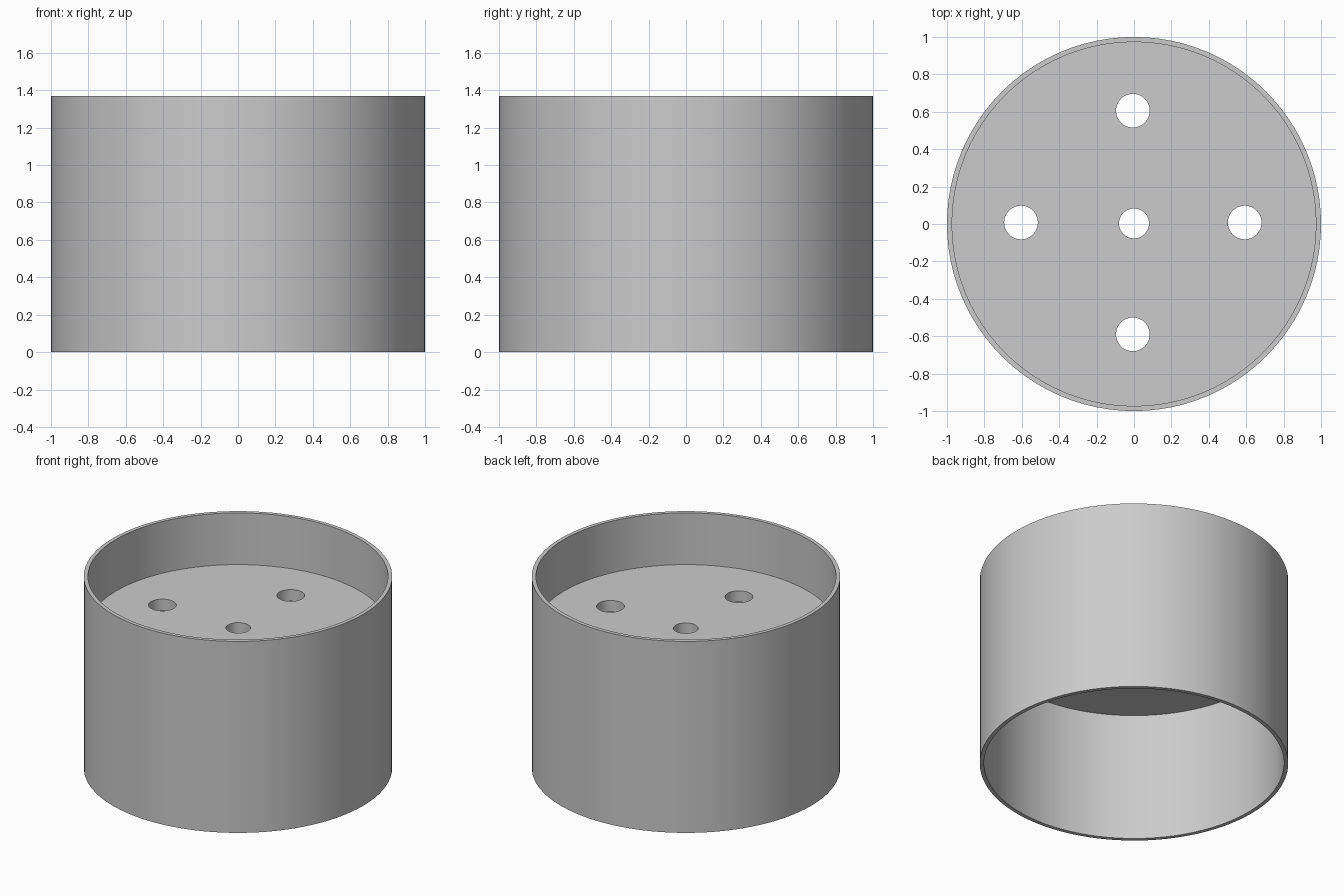
import bpy
import bmesh
from math import cos, sin, tau

cube = bpy.data.objects.get("Cube")
if cube:
    bpy.data.objects.remove(cube, do_unlink=True)

HEIGHT = 1.37
INNER_RADIUS = 0.973
PLATE_TOP, PLATE_BOTTOM = 1.0, 0.92
SEGMENTS = 96

grey = bpy.data.materials.new("plain grey")
grey.use_nodes = True
colour = (0.6, 0.6, 0.6, 1)
grey.diffuse_color = colour
grey.node_tree.nodes["Principled BSDF"].inputs["Base Color"].default_value = colour


def finish(obj):
    """Smooth the round walls and keep the rims crisp."""
    bpy.ops.object.select_all(action="DESELECT")
    obj.select_set(True)
    bpy.context.view_layer.objects.active = obj
    if obj.type == "CURVE":
        bpy.ops.object.convert(target="MESH")
    obj = bpy.context.object
    obj.data.materials.clear()
    obj.data.materials.append(grey)
    bpy.ops.object.shade_smooth_by_angle()


def add_circle(curve, x, y, radius, count):
    spline = curve.splines.new("POLY")
    spline.points.add(count - 1)
    for i, point in enumerate(spline.points):
        a = tau * i / count
        point.co = (x + radius * cos(a), y + radius * sin(a), 0, 1)
    spline.use_cyclic_u = True


# Outer wall: a thin open tube, lathed from a rectangular section
bm = bmesh.new()
section = [(1, 0), (1, HEIGHT), (INNER_RADIUS, HEIGHT), (INNER_RADIUS, 0)]
rings = [[bm.verts.new((r * cos(tau * i / SEGMENTS), r * sin(tau * i / SEGMENTS), z))
          for i in range(SEGMENTS)] for r, z in section]
for k, low in enumerate(rings):
    high = rings[(k + 1) % len(rings)]
    for i in range(SEGMENTS):
        j = (i + 1) % SEGMENTS
        bm.faces.new((low[i], low[j], high[j], high[i]))
bmesh.ops.recalc_face_normals(bm, faces=bm.faces)
mesh = bpy.data.meshes.new("outer_wall")
bm.to_mesh(mesh)
bm.free()
wall = bpy.data.objects.new("outer_wall", mesh)
bpy.context.collection.objects.link(wall)
finish(wall)

# Inner plate: a disc set into the wall, with a centre hole and four around it
curve = bpy.data.curves.new("inner_plate", "CURVE")
curve.dimensions = "2D"
curve.fill_mode = "BOTH"
curve.extrude = (PLATE_TOP - PLATE_BOTTOM) / 2
add_circle(curve, 0, 0, INNER_RADIUS + 0.01, SEGMENTS)
add_circle(curve, 0, 0.003, 0.08, 48)
for i in range(4):
    a = tau * i / 4
    add_circle(curve, -0.006 + 0.598 * cos(a), 0.008 + 0.598 * sin(a), 0.09, 48)
plate = bpy.data.objects.new("inner_plate", curve)
plate.location.z = (PLATE_TOP + PLATE_BOTTOM) / 2
bpy.context.collection.objects.link(plate)
finish(plate)
